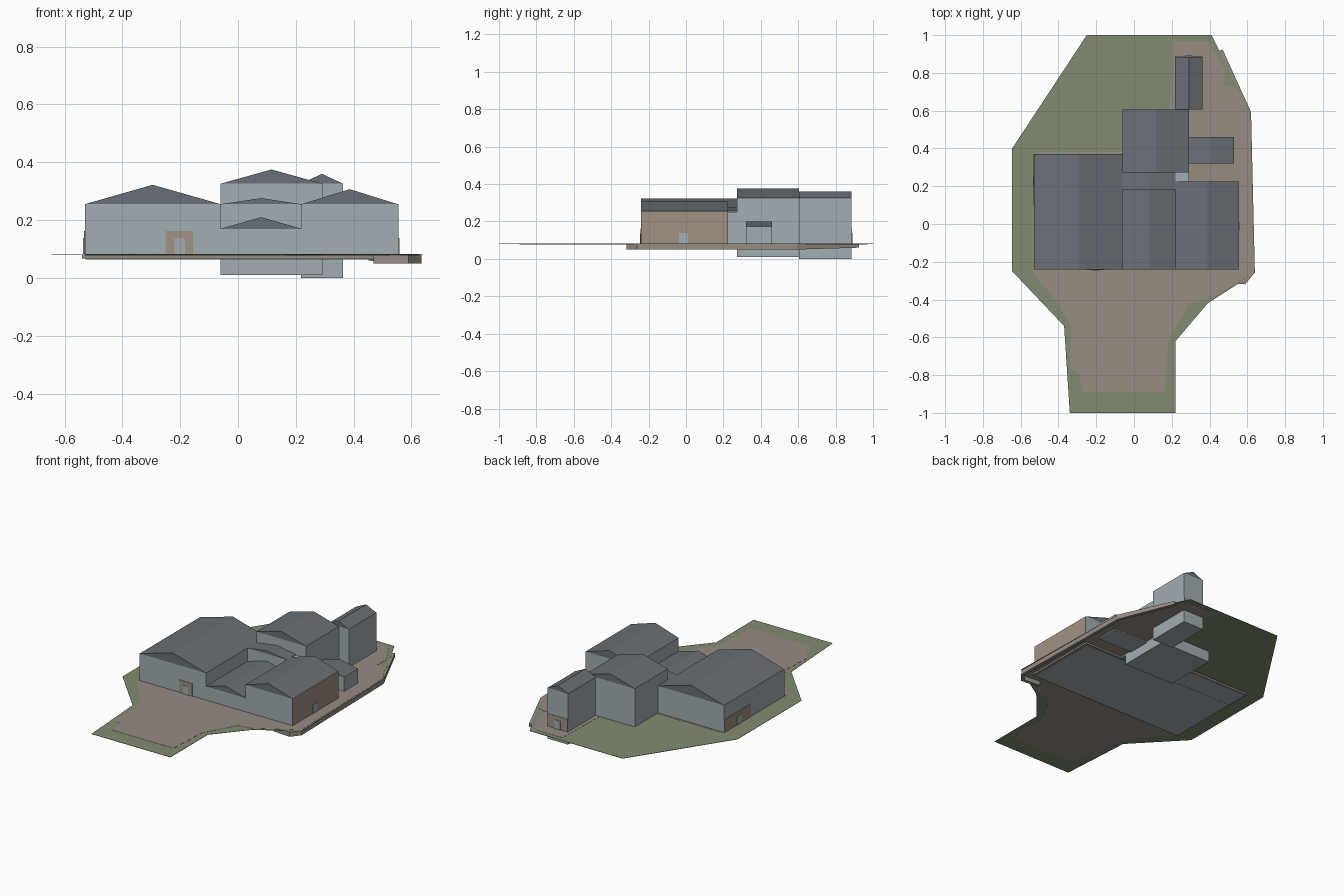
import bpy
import bmesh
from mathutils import Vector

cube = bpy.data.objects.get("Cube")
if cube:
    bpy.data.objects.remove(cube, do_unlink=True)


def material(name, rgb):
    mat = bpy.data.materials.new(name)
    mat.use_nodes = True
    mat.diffuse_color = (*rgb, 1)
    mat.node_tree.nodes["Principled BSDF"].inputs["Base Color"].default_value = (*rgb, 1)
    return mat


WALL = material("pale grey wall", (0.36, 0.42, 0.45))
ROOF = material("slate roof", (0.14, 0.16, 0.18))
DIRT = material("brown earth", (0.31, 0.265, 0.225))
GRASS = material("dull green grass", (0.22, 0.265, 0.165))
PLASTER = material("brown plaster", (0.35, 0.29, 0.225))


def finish(name, bm, *mats):
    bmesh.ops.recalc_face_normals(bm, faces=bm.faces[:])
    mesh = bpy.data.meshes.new(name)
    bm.to_mesh(mesh)
    bm.free()
    for mat in mats:
        mesh.materials.append(mat)
    obj = bpy.data.objects.new(name, mesh)
    bpy.context.collection.objects.link(obj)
    return obj


def box(name, x0, x1, y0, y1, z0, z1, mat):
    bm = bmesh.new()
    bmesh.ops.create_cube(bm, size=1)
    for v in bm.verts:
        v.co = Vector(((x0 + x1) / 2 + v.co.x * (x1 - x0),
                       (y0 + y1) / 2 + v.co.y * (y1 - y0),
                       (z0 + z1) / 2 + v.co.z * (z1 - z0)))
    return finish(name, bm, mat)


def gabled(name, x0, x1, y0, y1, base, eave, ridge):
    """Walled block with a gable roof whose ridge runs front to back."""
    bm = bmesh.new()
    mid = (x0 + x1) / 2
    ends = []
    for y in (y0, y1):
        ends.append([bm.verts.new((x, y, z)) for x, z in
                     ((x0, base), (x1, base), (x1, eave), (mid, ridge), (x0, eave))])
    for a, b, c, d, e in ends:
        bm.faces.new((a, b, c, e))
        bm.faces.new((e, c, d))
    front, back = ends
    for i in range(5):
        j = (i + 1) % 5
        bm.faces.new((front[i], front[j], back[j], back[i]))
    for f in bm.faces:
        f.material_index = int(f.calc_center_median().z > eave)
    return finish(name, bm, WALL, ROOF)


def slab(name, outline, z0, z1, mat):
    bm = bmesh.new()
    face = bm.faces.new([bm.verts.new((x, y, z0)) for x, y in outline])
    up = bmesh.ops.extrude_face_region(bm, geom=[face])
    for v in up["geom"]:
        if isinstance(v, bmesh.types.BMVert):
            v.co.z = z1
    return finish(name, bm, mat)


# Ground: a grass sheet with bare earth showing on both sides
slab("grass_ground", [
    (-0.25, 1), (0.41, 1), (0.605, 0.61), (0.62, 0.58), (0.64, -0.26),
    (0.39, -0.42), (0.22, -0.62), (0.22, -1), (-0.34, -1), (-0.37, -0.54),
    (-0.645, -0.25), (-0.645, 0.4)], 0.079, 0.081, GRASS)
slab("earth_yard", [
    (-0.27, -0.89), (0.165, -0.89), (0.18, -0.62), (0.25, -0.5), (0.29, -0.42),
    (0.39, -0.4), (0.63, -0.26), (0.615, 0.58), (0.54, 0.72), (0.48, 0.73),
    (0.48, 0.82), (0.39, 0.97), (0.2, 0.97), (0.19, 0.6), (0.2, 0.38),
    (-0.5, 0.38), (-0.53, -0.27), (-0.4, -0.42), (-0.33, -0.55),
    (-0.34, -0.76), (-0.29, -0.79)], 0.078, 0.082, DIRT)

# Retaining wall below the east edge
path = [(0.47, -0.3), (0.585, -0.31), (0.625, -0.26), (0.61, 0.59), (0.46, 0.92)]
bm = bmesh.new()
rows = [(bm.verts.new((x, y, 0.05 if y < 0.6 else 0.06)),
         bm.verts.new((x, y, 0.08))) for x, y in path]
for (a, b), (c, d) in zip(rows, rows[1:]):
    bm.faces.new((a, c, d, b))
skirt = finish("retaining_wall", bm, DIRT)
thick = skirt.modifiers.new("thickness", "SOLIDIFY")
thick.thickness = 0.02
thick.offset = 0

# Shallow footing under the front row of buildings
for name, x0, x1, back in (("west_footing", -0.54, 0.22, 0.375),
                           ("east_footing", 0.22, 0.56, 0.235)):
    box(name, x0, x1, -0.25, back, 0.067, 0.08, DIRT)
box("floor_underside", -0.525, 0.545, -0.235, 0.225, 0.064, 0.07, WALL)

# Gabled buildings
gabled("west_hall", -0.53, -0.06, -0.24, 0.37, 0.065, 0.255, 0.322)
gabled("east_hall", 0.22, 0.553, -0.24, 0.225, 0.065, 0.255, 0.307)
gabled("middle_hall", -0.06, 0.22, -0.24, 0.18, 0.066, 0.17, 0.21)
gabled("middle_rear", -0.06, 0.22, 0.18, 0.272, 0.066, 0.255, 0.276)
gabled("north_block", -0.06, 0.292, 0.272, 0.605, 0.01, 0.326, 0.375)
gabled("rear_tower", 0.218, 0.363, 0.605, 0.885, 0, 0.326, 0.36)
gabled("east_annex", 0.292, 0.53, 0.32, 0.46, 0.07, 0.173, 0.2)
box("corner_link", 0.22, 0.292, 0.22, 0.275, 0.07, 0.25, WALL)

# Plaster wall panels, each with a door
T = 0.003
box("front_panel", -0.25, -0.155, -0.24 - T, -0.24, 0.082, 0.163, PLASTER)
box("front_door", -0.22, -0.184, -0.24 - 2 * T, -0.24, 0.082, 0.137, WALL)
box("east_panel", 0.553, 0.553 + T, -0.24, 0.225, 0.081, 0.255, PLASTER)
box("east_door", 0.553, 0.553 + 2 * T, -0.038, 0.01, 0.082, 0.138, WALL)
box("west_panel", -0.53 - T, -0.53, 0.1, 0.37, 0.082, 0.163, PLASTER)
box("west_door", -0.53 - 2 * T, -0.53, 0.2, 0.25, 0.082, 0.138, WALL)
box("tower_panel", 0.218, 0.363, 0.885, 0.885 + T, 0.082, 0.163, PLASTER)
box("tower_door", 0.27, 0.31, 0.885, 0.885 + 2 * T, 0.082, 0.138, WALL)
